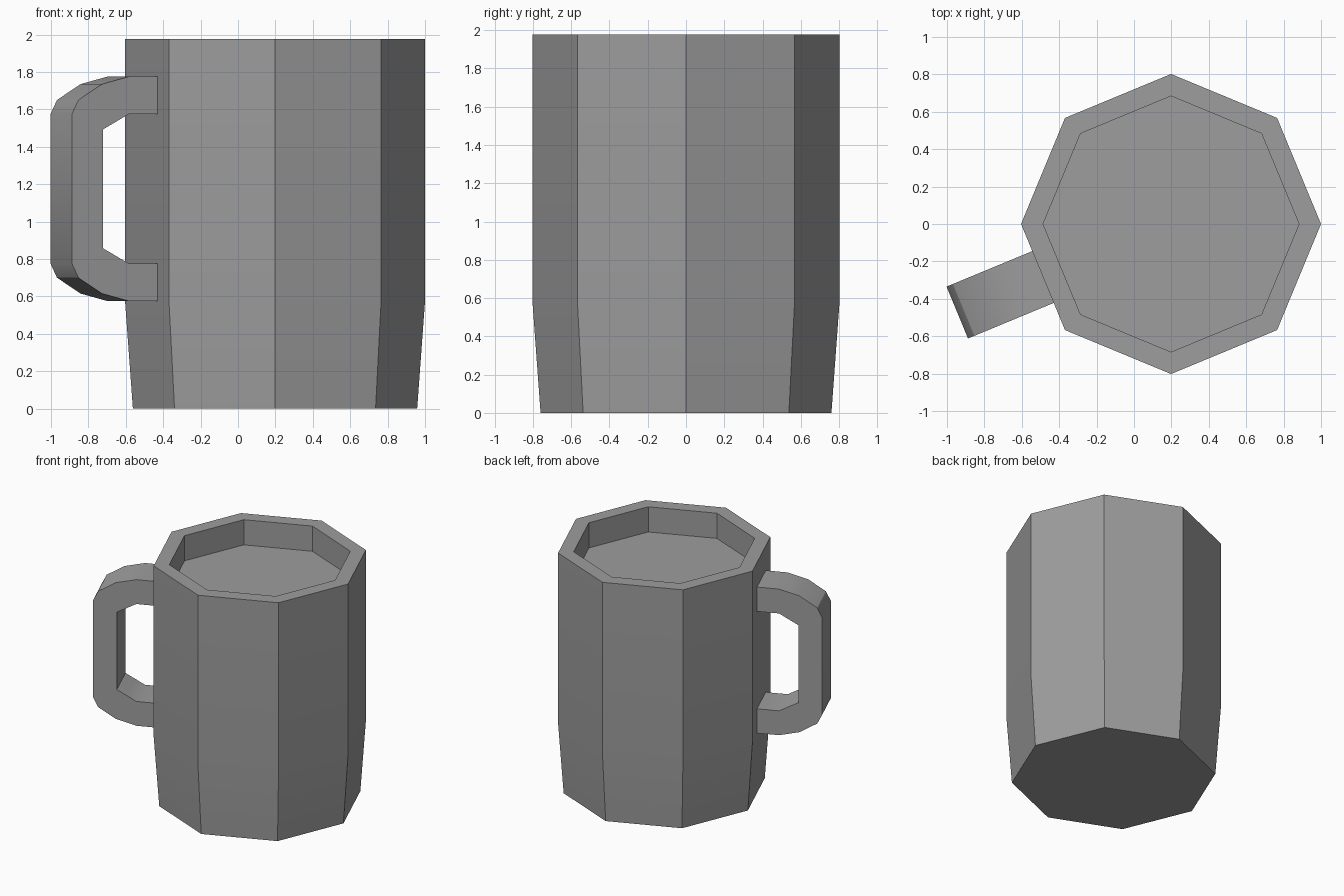
import bpy, bmesh
from math import cos, sin, pi, radians
from mathutils import Vector

cube = bpy.data.objects.get("Cube")
if cube:
    bpy.data.objects.remove(cube, do_unlink=True)

SIDES = 8
AXIS = Vector((0.198, 0, 0))   # centre line of the mug body
HANDLE_ANGLE = radians(202.5)  # square to one flat side

grey = bpy.data.materials.new("grey")
grey.use_nodes = True
colour = (0.34, 0.34, 0.34, 1)
grey.diffuse_color = colour
grey.node_tree.nodes["Principled BSDF"].inputs["Base Color"].default_value = colour


def finish(bm, name):
    """Turn a bmesh into a shaded object."""
    bmesh.ops.recalc_face_normals(bm, faces=bm.faces)
    mesh = bpy.data.meshes.new(name)
    bm.to_mesh(mesh)
    bm.free()
    mesh.materials.append(grey)
    obj = bpy.data.objects.new(name, mesh)
    bpy.context.collection.objects.link(obj)
    bpy.ops.object.select_all(action="DESELECT")
    obj.select_set(True)
    bpy.context.view_layer.objects.active = obj
    bpy.ops.object.shade_smooth_by_angle(angle=radians(30))
    return obj


def bridge(bm, a, b):
    for i in range(len(a)):
        j = (i + 1) % len(a)
        bm.faces.new((a[i], a[j], b[j], b[i]))


# Body: tapered foot, straight wall, rim and shallow recess
bm = bmesh.new()
rings = []
for radius, z in ((0.76, 0), (0.802, 0.575), (0.802, 1.977), (0.684, 1.977), (0.684, 1.77)):
    rings.append([bm.verts.new(AXIS + Vector((radius * cos(a), radius * sin(a), z)))
                  for a in (2 * pi * i / SIDES for i in range(SIDES))])
for lower, upper in zip(rings, rings[1:]):
    bridge(bm, lower, upper)
bm.faces.new(rings[0])
bm.faces.new(rings[-1])
finish(bm, "mug_body")

# Handle: half profile (distance from axis, height above middle), mirrored
MID, HALF_WIDTH = 1.175, 0.15
outer = [(0.738, 0.6), (0.908, 0.6), (1.063, 0.56), (1.2, 0.475), (1.237, 0.4)]
inner = [(0.738, 0.4), (0.908, 0.4), (0.982, 0.36), (1.057, 0.318), (1.057, 0.3)]
inner[2:] = [(0.982, 0.359), (1.057, 0.318), (1.057, 0.318)]


def mirrored(half):
    return half + [(u, -h) for u, h in reversed(half)]


outward = Vector((cos(HANDLE_ANGLE), sin(HANDLE_ANGLE), 0))
across = Vector((-outward.y, outward.x, 0))
bm = bmesh.new()
sections = []
for out_pt, in_pt in zip(mirrored(outer), mirrored(inner)):
    corners = [(out_pt, -1), (out_pt, 1), (in_pt, 1), (in_pt, -1)]
    sections.append([bm.verts.new(AXIS + outward * u + across * HALF_WIDTH * s
                                  + Vector((0, 0, MID + h)))
                     for (u, h), s in corners])
for a, b in zip(sections, sections[1:]):
    bridge(bm, a, b)
bm.faces.new(sections[0])
bm.faces.new(sections[-1])
bmesh.ops.remove_doubles(bm, verts=bm.verts, dist=0.0001)
finish(bm, "mug_handle")
